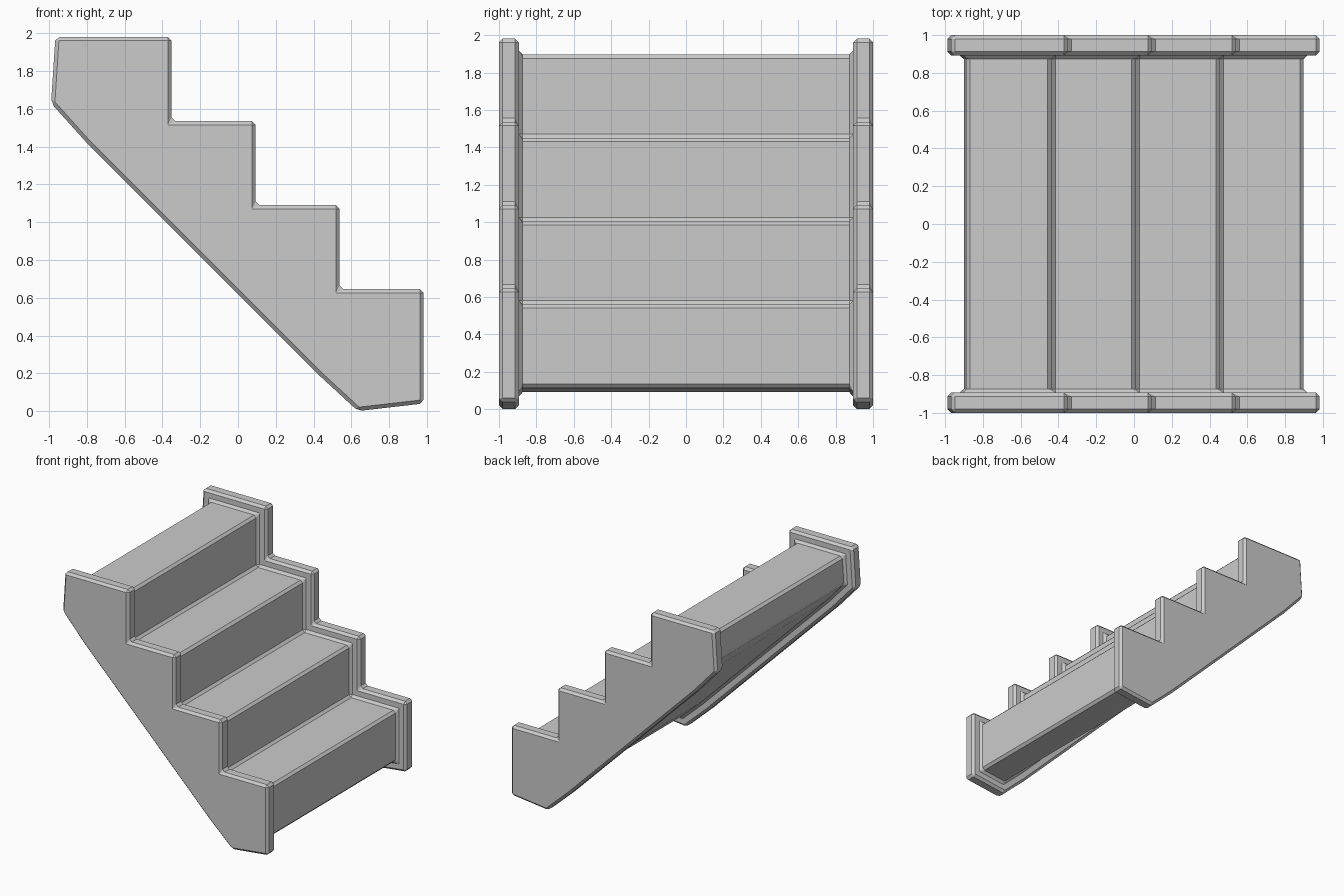
import bpy, bmesh
from mathutils import Vector

if "Cube" in bpy.data.objects:
    bpy.data.objects.remove(bpy.data.objects["Cube"])

STEP = 0.445
INSET = 0.085

# Side panel outline in (x, z): stepped top, then the sloping underside
outline = [(-0.967, 1.981)]
for i in range(4):
    x, z = -0.352 + STEP * i, 1.981 - STEP * i
    outline += [(x, z), (x, z - STEP)]
outline[-1] = (0.983, 0.04)
outline += [(0.635, 0.0), (0.42, 0.198), (-0.79, 1.408), (-0.99, 1.63)]


def shrink(points, d):
    """Mitred inset of a clockwise outline."""
    pts = [Vector(p) for p in points]
    result = []
    for i, p in enumerate(pts):
        a = (p - pts[i - 1]).normalized()
        b = (pts[(i + 1) % len(pts)] - p).normalized()
        na, nb = Vector((a.y, -a.x)), Vector((b.y, -b.x))
        result.append(p + (na + nb) * (d / (1 + na.dot(nb))))
    return result


# Outer panel, step body and opposite panel as one run of section rings
body = shrink(outline, INSET)
sections = [(-1.0, outline), (-0.893, outline), (-0.893, body),
            (0.893, body), (0.893, outline), (1.0, outline)]
bm = bmesh.new()
rings = [[bm.verts.new((p[0], y, p[1])) for p in pts] for y, pts in sections]
n = len(outline)
for r, s in zip(rings, rings[1:]):
    for i in range(n):
        j = (i + 1) % n
        bm.faces.new((r[i], r[j], s[j], s[i]))
bm.faces.new(rings[0])
bm.faces.new(rings[-1])
bmesh.ops.recalc_face_normals(bm, faces=bm.faces)

# Flat chamfer along every real corner, inside and outside
corners = [e for e in bm.edges if e.calc_face_angle(0) > 0.2]
bmesh.ops.bevel(bm, geom=corners, offset=0.02, offset_type='OFFSET',
                segments=1, profile=0.5, affect='EDGES', clamp_overlap=True)

mesh = bpy.data.meshes.new("staircase")
bm.to_mesh(mesh)
bm.free()
staircase = bpy.data.objects.new("staircase", mesh)
bpy.context.collection.objects.link(staircase)
